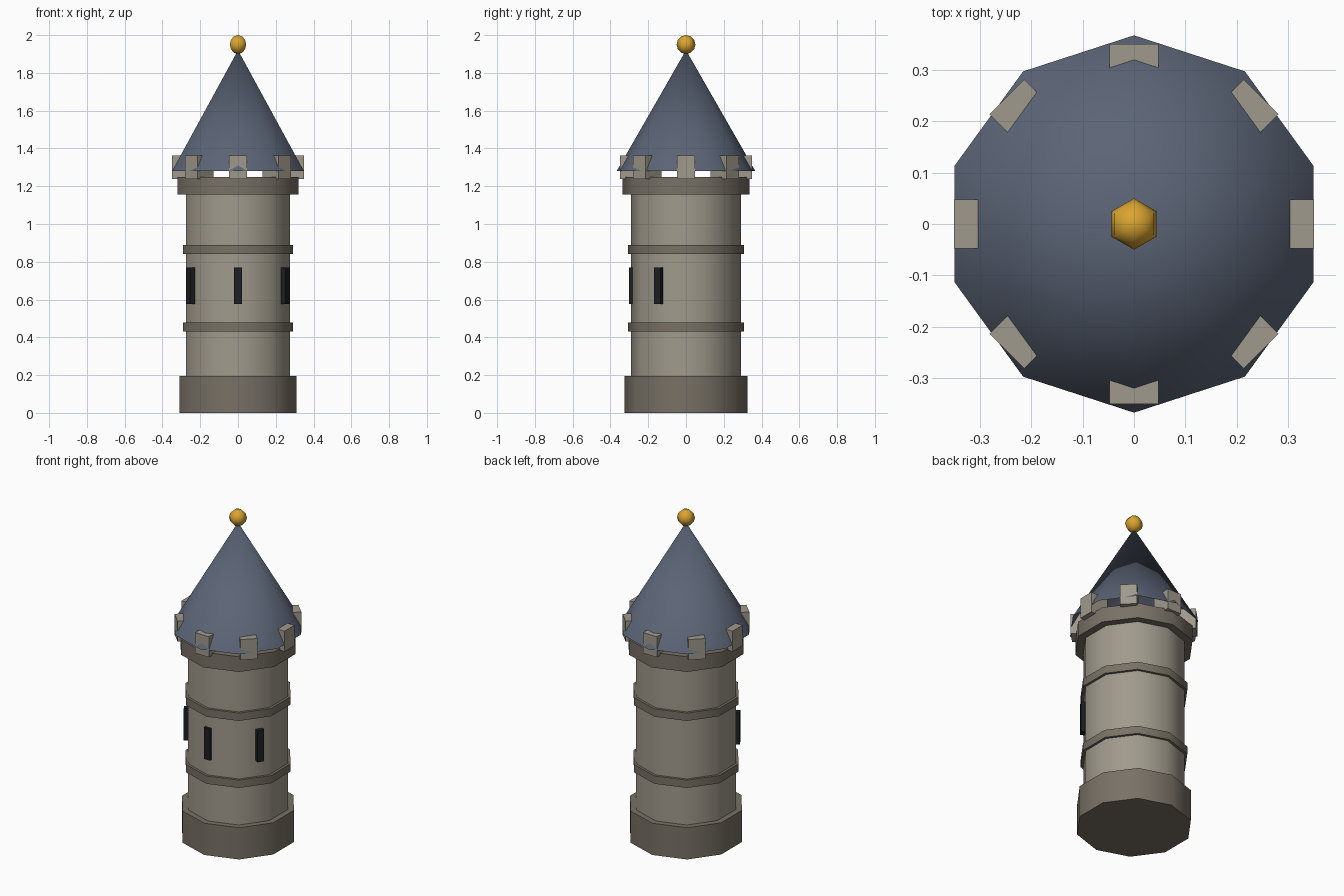
import bpy, bmesh, math
from mathutils import Matrix, Vector

if "Cube" in bpy.data.objects:
    bpy.data.objects.remove(bpy.data.objects["Cube"])


def material(name, rgb):
    m = bpy.data.materials.new(name)
    lin = [((c / 255 + 0.055) / 1.055) ** 2.4 for c in rgb]
    m.diffuse_color = (*lin, 1)
    m.use_nodes = True
    m.node_tree.nodes["Principled BSDF"].inputs["Base Color"].default_value = m.diffuse_color
    return m


STONE = material("light stone", (160, 154, 140))
TRIM = material("dark stone", (120, 113, 102))
ROOF = material("slate blue", (92, 101, 119))
GOLD = material("gold", (218, 165, 48))
DARK = material("window black", (28, 31, 33))


def finish(name, bm, mat, smooth_angle=None):
    bmesh.ops.recalc_face_normals(bm, faces=bm.faces)
    me = bpy.data.meshes.new(name)
    bm.to_mesh(me)
    bm.free()
    me.materials.append(mat)
    ob = bpy.data.objects.new(name, me)
    bpy.context.collection.objects.link(ob)
    if smooth_angle:
        bpy.ops.object.select_all(action='DESELECT')
        ob.select_set(True)
        bpy.context.view_layer.objects.active = ob
        bpy.ops.object.shade_smooth_by_angle(angle=math.radians(smooth_angle))
    return ob


def lathe(name, profile, mat, sides=10, caps=True, smooth_angle=40):
    """Turn (radius, z) points around z, with a corner on the y axis."""
    bm = bmesh.new()
    rings = []
    for r, z in profile:
        if r == 0:
            rings.append([bm.verts.new((0, 0, z))] * sides)
        else:
            rings.append([bm.verts.new((r * math.sin(a), r * math.cos(a), z))
                          for a in (math.tau * i / sides for i in range(sides))])
    for lo, hi in zip(rings, rings[1:]):
        for i in range(sides):
            j = (i + 1) % sides
            bm.faces.new(list(dict.fromkeys((lo[i], lo[j], hi[j], hi[i]))))
    if caps:
        for (r, _), ring in zip((profile[0], profile[-1]), (rings[0], rings[-1])):
            if r:
                bm.faces.new(ring)
    return finish(name, bm, mat, smooth_angle)


def drum(name, r, z0, z1, mat):
    return lathe(name, [(r, z0), (r, z1)], mat)


def radial_box(name, angle, dist, depth, width, z0, z1, mat):
    """Box standing at a distance from the axis, facing outward."""
    bm = bmesh.new()
    m = (Matrix.Rotation(angle, 4, 'Z')
         @ Matrix.Translation((dist, 0, (z0 + z1) / 2))
         @ Matrix.Diagonal(Vector((depth, width, z1 - z0, 1))))
    bmesh.ops.create_cube(bm, size=1, matrix=m)
    return finish(name, bm, mat)


# Tower shaft, plinth, bands and collar
drum("tower_shaft", 0.29, 0.05, 1.2, STONE)
drum("plinth", 0.326, 0.0, 0.195, TRIM)
drum("lower_band", 0.306, 0.43, 0.478, TRIM)
drum("upper_band", 0.306, 0.842, 0.89, TRIM)
drum("collar", 0.336, 1.157, 1.25, TRIM)

# Battlements around the collar
for i in range(8):
    radial_box(f"merlon_{i + 1}", math.tau * i / 8, 0.291, 0.118, 0.096, 1.237, 1.363, STONE)

# Arrow slits on the front half
for i, deg in enumerate((-150, -90, -30)):
    radial_box(f"arrow_slit_{i + 1}", math.radians(deg), 0.288, 0.028, 0.04, 0.576, 0.77, DARK)

# Open cone roof with a ball finial
lathe("roof", [(0.367, 1.28), (0, 1.92)], ROOF, caps=False)
ball = [(0.05 * math.sin(math.pi * k / 6) if 0 < k < 6 else 0,
         1.95 - 0.05 * math.cos(math.pi * k / 6)) for k in range(7)]
lathe("finial_ball", ball, GOLD, sides=6, smooth_angle=70)
